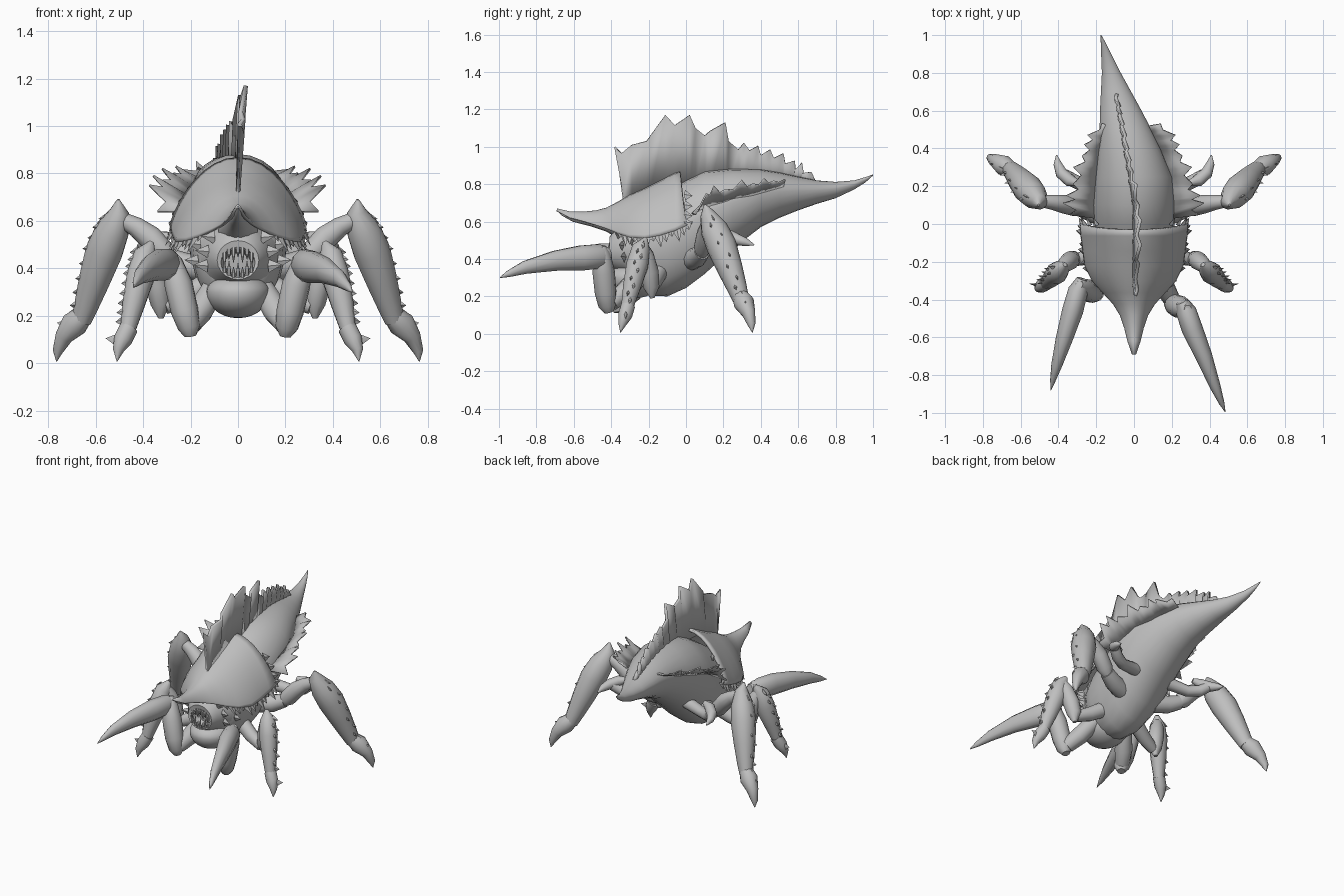
import bpy, bmesh, math
from mathutils import Vector

grey = bpy.data.materials.new("grey_chitin")
grey.diffuse_color = (0.52, 0.52, 0.52, 1)


def finish(bm, name, solid=0, angle=45):
    bmesh.ops.recalc_face_normals(bm, faces=bm.faces)
    me = bpy.data.meshes.new(name)
    bm.to_mesh(me)
    bm.free()
    ob = bpy.data.objects.new(name, me)
    bpy.context.collection.objects.link(ob)
    me.materials.append(grey)
    if solid:
        m = ob.modifiers.new("thickness", 'SOLIDIFY')
        m.thickness = solid
        m.offset = 0
    bpy.ops.object.select_all(action='DESELECT')
    ob.select_set(True)
    bpy.context.view_layer.objects.active = ob
    bpy.ops.object.shade_smooth_by_angle(angle=math.radians(angle))
    return ob


def skin(bm, rings, closed=True, caps=True):
    rows = [[bm.verts.new(p) for p in r] for r in rings]
    n = len(rows[0])
    for a, b in zip(rows, rows[1:]):
        for i in range(n if closed else n - 1):
            j = (i + 1) % n
            bm.faces.new((a[i], a[j], b[j], b[i]))
    if caps:
        bm.faces.new(rows[0])
        bm.faces.new(rows[-1])


def tube(bm, pts, n=12, flat=1.0):
    """Tapered limb through (x, y, z, radius) points."""
    P = [Vector(p[:3]) for p in pts]
    ref = (P[-1] - P[0]).cross(Vector((0, 0, 1)))
    if ref.length < 1e-3:
        ref = Vector((1, 0, 0))
    rings = []
    for i, p in enumerate(P):
        t = (P[min(i + 1, len(P) - 1)] - P[max(i - 1, 0)]).normalized()
        side = (ref - t * ref.dot(t)).normalized()
        up = side.cross(t)
        r = pts[i][3]
        rings.append([p + side * r * flat * math.cos(a) + up * r * math.sin(a)
                      for a in (k * 2 * math.pi / n for k in range(n))])
    skin(bm, rings)


def thorn(bm, base, d, along, w, length):
    """Flat triangular barb lying along an edge."""
    b, d, al = Vector(base), Vector(d).normalized(), Vector(along).normalized()
    th = d.cross(al).normalized() * .012
    v = [bm.verts.new(p) for p in (b - al * w, b + th, b + al * w, b - th, b + d * length)]
    for i in range(4):
        bm.faces.new((v[i], v[(i + 1) % 4], v[4]))


def lerp(pts, t):
    f = t * (len(pts) - 1)
    i = min(int(f), len(pts) - 2)
    return Vector(pts[i]).lerp(Vector(pts[i + 1]), f - i)


def flip(pts, s):
    return [(p[0] * s, *p[1:]) for p in pts]


# Body and tail: rows of (y, centre x, half width, top, bottom)
body = [(-.34, 0, .10, .54, .33), (-.28, 0, .16, .60, .25), (-.2, 0, .19, .69, .205),
        (-.1, 0, .205, .76, .20), (.0, 0, .215, .82, .245), (.1, 0, .22, .868, .32),
        (.25, 0, .205, .882, .455), (.4, -.025, .165, .878, .57), (.5, -.045, .137, .862, .62),
        (.6, -.07, .11, .84, .66), (.7, -.095, .08, .82, .695), (.8, -.12, .05, .812, .725),
        (.9, -.147, .027, .82, .772), (.96, -.163, .013, .838, .81), (1, -.175, .002, .852, .846)]
bm = bmesh.new()
rings = []
for y, cx, w, zt, zb in body:
    zm = zb + .58 * (zt - zb)
    ring = []
    for k in range(24):
        c, s = math.cos(k * math.pi / 12), math.sin(k * math.pi / 12)
        ring.append((cx + w * c, y, zm + (s ** 1.15 * (zt - zm) if s > 0 else s * (zm - zb))))
    rings.append(ring)
skin(bm, rings)
finish(bm, "body_and_tail")

# Tent-shaped plate over the front of the back, drawn out into the nose
shell = [(.01, .28, .862, .58), (-.06, .275, .852, .55), (-.14, .265, .81, .525),
         (-.22, .255, .77, .51), (-.30, .215, .735, .515), (-.36, .16, .70, .535),
         (-.42, .105, .668, .56), (-.48, .068, .652, .58), (-.55, .044, .645, .6),
         (-.62, .027, .646, .618), (-.69, .003, .662, .655)]
bm = bmesh.new()
rings = []
for j, (y, w, zt, ze) in enumerate(shell):
    ring = []
    for k in range(19):
        a = (k - 9) * math.pi / 18
        back = -.04 * math.cos(a) if j == 0 else 0
        ring.append((w * math.sin(a), y + back, ze + (zt - ze) * max(0, math.cos(a)) ** 1.55))
    rings.append(ring)
skin(bm, rings, closed=False, caps=False)
finish(bm, "front_shell", .016)

# Nose horn underside
bm = bmesh.new()
tube(bm, [(0, -.34, .59, .09), (0, -.42, .60, .055), (0, -.5, .61, .038),
          (0, -.6, .622, .024), (0, -.66, .643, .012), (0, -.692, .66, .001)], 14)
finish(bm, "nose_horn")

# Ragged thorns on the shell rim
bm = bmesh.new()
for s in (1, -1):
    rim = [(w * s, y, ze) for y, w, zt, ze in shell[:6]]
    for k in range(13):
        p, q = lerp(rim, k / 12), lerp(rim, min(1, k / 12 + .08))
        al = q - p if k < 12 else p - lerp(rim, .92)
        thorn(bm, p + Vector((-.008 * s, 0, .01)), (s * .45, .15, -.8), al, .03, .04 + .022 * (k % 3))
    for k in range(4):
        a = 1.45 - k * .22
        thorn(bm, (.275 * s * math.sin(a), -.005, .585 + .27 * math.cos(a) ** 1.55),
              (s * .5, 1, -.1), (s * .4, 0, -1), .03, .045)
finish(bm, "shell_rim_thorns", angle=20)

# Face with hollow mouth
bm = bmesh.new()
rings = []
for y, rx, rz, z in ((-.26, .17, .16, .45), (-.34, .13, .13, .455), (-.38, .11, .11, .45),
                     (-.41, .088, .082, .435), (-.405, .072, .064, .425), (-.35, .06, .05, .42),
                     (-.29, .03, .02, .42)):
    rings.append([(rx * math.cos(k * math.pi / 10), y, z + rz * math.sin(k * math.pi / 10))
                  for k in range(20)])
skin(bm, rings)
finish(bm, "face")

# Teeth around the mouth
bm = bmesh.new()
for k in range(7):
    x = (k - 3) * .019
    h = .062 * math.sqrt(1 - (x / .074) ** 2)
    for e in (1, -1):
        size = .06 if (k + (e > 0)) % 2 else .04
        tube(bm, [(x, -.402, .425 + e * h, .01), (x, -.41, .425 + e * (h - size * .5), .007),
                  (x, -.40, .425 + e * (h - size), .001)], 6)
finish(bm, "teeth")

# Lower jaw, broad at the lip and narrowing to the chin
bm = bmesh.new()
bmesh.ops.create_uvsphere(bm, u_segments=24, v_segments=14, radius=1)
for v in bm.verts:
    z = max(-1, min(.75, v.co.z + .25))
    v.co = Vector((v.co.x * .135, v.co.y * .15 - .275, .30 + v.co.z * (.11 if v.co.z < 0 else .075)))
finish(bm, "lower_jaw")

# Cheek thorns beside the mouth
bm = bmesh.new()
for s in (1, -1):
    for x, y, z in ((.1, -.36, .53), (.125, -.34, .47), (.13, -.33, .41), (.16, -.29, .5), (.17, -.27, .43)):
        thorn(bm, (x * s, y, z), (s, -.35, .1), (0, 0, 1), .028, .06)
finish(bm, "cheek_thorns", angle=20)

# Tall ragged sail on the back: (y, top)
sail = [(-.33, .76), (-.38, 1.0), (-.345, .965), (-.29, 1.01), (-.21, 1.03), (-.19, 1.06),
        (-.11, 1.17), (-.06, 1.115), (.02, 1.17), (.05, 1.10), (.1, 1.06), (.13, 1.085),
        (.21, 1.13), (.225, 1.03), (.28, .985), (.31, 1.02), (.34, .98), (.385, 1.005),
        (.4, .955), (.45, .985), (.47, .94), (.52, .965), (.53, .91), (.58, .925),
        (.585, .875), (.62, .915), (.625, .86), (.67, .865), (.69, .82)]
bm = bmesh.new()
lower, upper = [], []
for k, (y, z) in enumerate(sail):
    x = -.16 * max(0, y - .08)
    yb = max(y, -.33)
    lower.append((x, yb, .80 - .35 * max(0, -.1 - yb)))
    upper.append((x + .07 * (z - .8) + .007 * (-1) ** k, y, z))
skin(bm, [lower, upper], closed=False, caps=False)
finish(bm, "back_sail", .018, 20)

# Ragged frills along both flanks
tips = [(.34, .05, .64), (.37, .11, .75), (.35, .15, .79), (.31, .21, .77), (.305, .30, .82),
        (.255, .36, .80), (.24, .42, .83), (.22, .47, .815), (.14, .53, .825)]
base = [(.19, .03, .64), (.19, .2, .70), (.15, .38, .75), (.08, .52, .79)]
for s, side in ((1, "right"), (-1, "left")):
    bm = bmesh.new()
    lo, hi = [], []
    for k in range(17):
        b, t = lerp(base, k / 16), lerp(tips, k / 16)
        if k % 2:
            t = b.lerp(t, .68)
        if s < 0:
            b.x += .03 * k / 16
            t.x += .03 * k / 16
        lo.append((b.x * s, b.y, b.z))
        hi.append((t.x * s, t.y, t.z))
    skin(bm, [lo, hi], closed=False, caps=False)
    finish(bm, side + "_flank_frill", .01, 20)

# Forward blade arms, posed differently on each side
arms = {"right": ([(.10, -.24, .32, .05), (.16, -.33, .22, .055), (.2, -.40, .165, .045)],
                  [(.20, -.41, .115, .025), (.205, -.42, .15, .048), (.22, -.43, .22, .058),
                   (.245, -.44, .33, .06), (.275, -.45, .43, .045), (.285, -.45, .47, .02)],
                  [(.25, -.41, .43, .035), (.275, -.46, .415, .068), (.31, -.56, .405, .07),
                   (.37, -.70, .39, .056), (.43, -.86, .355, .036), (.465, -.95, .32, .018),
                   (.483, -.995, .30, .002)]),
        "left": ([(-.10, -.22, .32, .05), (-.16, -.29, .22, .055), (-.2, -.35, .165, .045)],
                 [(-.2, -.36, .115, .025), (-.205, -.365, .15, .048), (-.225, -.36, .22, .058),
                  (-.25, -.35, .33, .06), (-.28, -.33, .43, .045), (-.29, -.32, .47, .02)],
                 [(-.275, -.29, .43, .035), (-.295, -.35, .42, .066), (-.325, -.46, .415, .07),
                  (-.37, -.61, .40, .056), (-.41, -.75, .37, .036), (-.43, -.83, .34, .018),
                  (-.44, -.88, .32, .002)])}
for side, parts in arms.items():
    bm = bmesh.new()
    for p in parts[:2]:
        tube(bm, p)
    finish(bm, side + "_blade_arm")
    bm = bmesh.new()
    tube(bm, parts[2], 10, .8)
    finish(bm, side + "_arm_blade")

# Walking legs: jointed segments, barbs along the outer edge of the shin
legs = {
    "middle": dict(hip=[(.12, -.14, .34, .05), (.22, -.17, .28, .045), (.31, -.19, .24, .035)],
                   thigh=[(.325, -.18, .19, .012), (.325, -.185, .25, .045), (.34, -.195, .33, .052),
                          (.365, -.215, .42, .045), (.385, -.235, .475, .03)],
                   shin=[(.365, -.215, .51, .012), (.39, -.24, .46, .05), (.41, -.26, .37, .062),
                         (.44, -.29, .25, .05), (.465, -.315, .14, .034)],
                   foot=[(.46, -.31, .15, .04), (.485, -.325, .10, .04), (.505, -.34, .055, .024),
                         (.51, -.35, .008, .002)]),
    "rear": dict(hip=[(.13, .03, .40, .06), (.22, .06, .41, .055), (.29, .085, .44, .045)],
                 thigh=[(.27, .08, .42, .03), (.31, .09, .46, .052), (.37, .105, .53, .052),
                        (.43, .115, .575, .042), (.48, .12, .60, .035)],
                 shin=[(.505, .10, .69, .006), (.50, .115, .64, .042), (.53, .15, .56, .075),
                       (.565, .19, .47, .083), (.605, .235, .35, .07), (.64, .275, .24, .054),
                       (.66, .295, .18, .044)],
                 foot=[(.655, .29, .20, .045), (.69, .31, .165, .058), (.735, .335, .11, .038),
                       (.76, .35, .05, .022), (.765, .355, .008, .002)])}
for s, side in ((1, "right"), (-1, "left")):
    for kind, L in legs.items():
        for part, pts in L.items():
            bm = bmesh.new()
            tube(bm, flip(pts, s), 12, .95)
            if part == "shin":
                al = Vector(pts[-1][:3]) - Vector(pts[1][:3])
                for k in range(9):
                    p = lerp(pts, .25 + k * .085)
                    b = Vector(p[:3]) + Vector((.8, .2 * (-1) ** k, .35)) * p[3] * .85
                    thorn(bm, (b.x * s, b.y, b.z), (s, .3 * (-1) ** k, -.25),
                          (al.x * s, al.y, al.z), .025, .035)
            elif part == "foot":
                b = pts[1]
                thorn(bm, ((b[0] + .02) * s, b[1], b[2]), (s, .2, .1), (s * .3, 0, -1), .03, .055)
            finish(bm, f"{side}_{kind}_{part}")
    # Short curled hind limbs
    bm = bmesh.new()
    tube(bm, flip([(.13, .17, .48, .04), (.26, .20, .46, .035), (.33, .235, .47, .036),
                   (.37, .26, .50, .033)], s))
    tube(bm, flip([(.29, .215, .54, .015), (.34, .23, .525, .033), (.385, .27, .505, .032),
                   (.405, .32, .49, .022), (.41, .365, .475, .003)], s))
    finish(bm, side + "_hind_hook")
